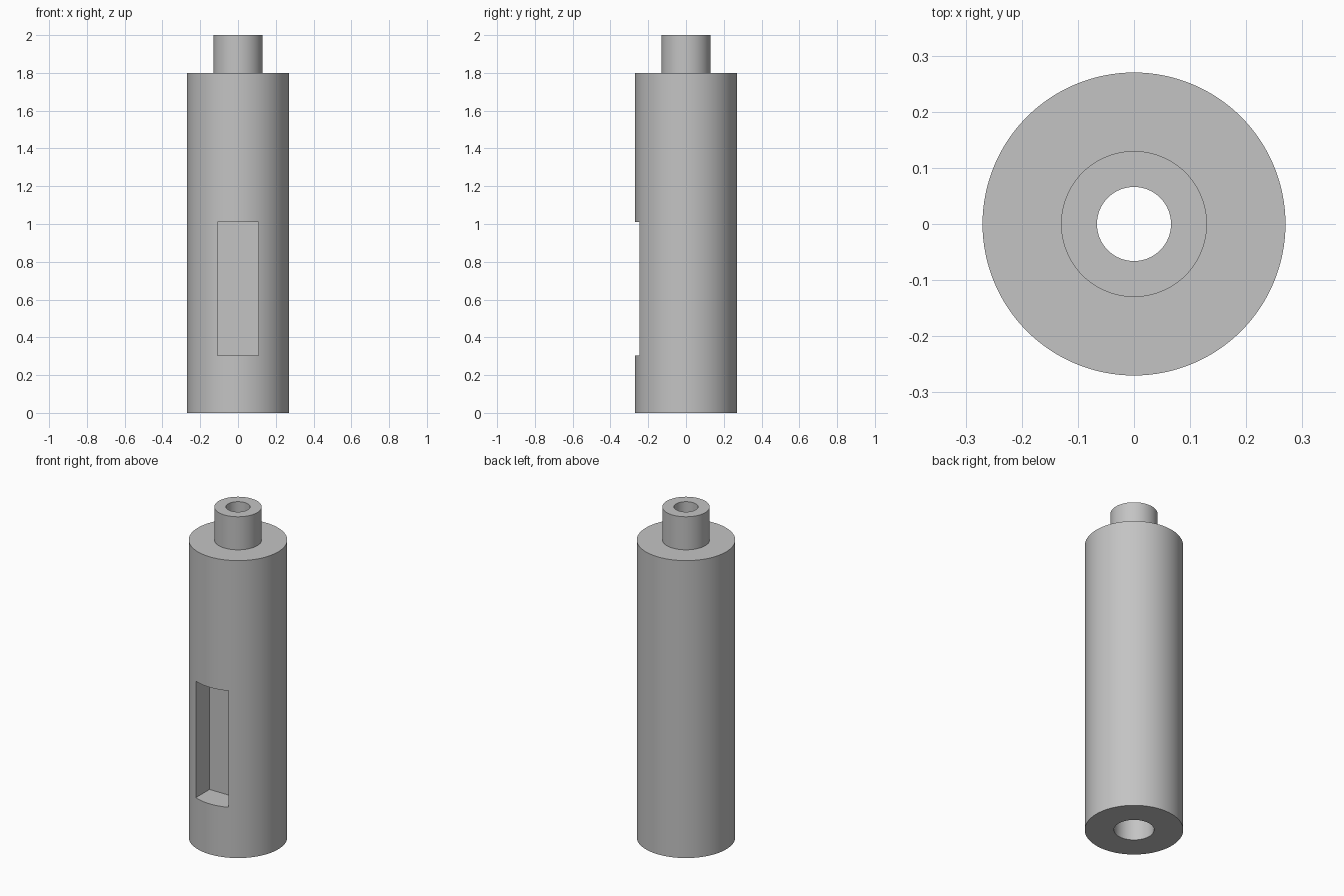
import bpy
import bmesh
from math import tau, radians

default = bpy.data.objects.get("Cube")
if default:
    bpy.data.objects.remove(default, do_unlink=True)

SEGMENTS = 128
BODY_R, STEM_R = 0.27, 0.13
BORE_R, SOCKET_R = 0.066, 0.11
SHOULDER_Z, TOP_Z, SOCKET_TOP = 1.8, 2.0, 1.7

grey = bpy.data.materials.new("plain grey")
grey.use_nodes = True
colour = (0.55, 0.55, 0.55, 1)
grey.diffuse_color = colour
grey.node_tree.nodes["Principled BSDF"].inputs["Base Color"].default_value = colour


def add_object(name, bm):
    bmesh.ops.recalc_face_normals(bm, faces=bm.faces)
    mesh = bpy.data.meshes.new(name)
    bm.to_mesh(mesh)
    bm.free()
    mesh.materials.append(grey)
    obj = bpy.data.objects.new(name, mesh)
    bpy.context.collection.objects.link(obj)
    return obj


def lathe(name, profile):
    """Spin a closed (radius, height) loop around z."""
    bm = bmesh.new()
    verts = [bm.verts.new((r, 0, z)) for r, z in profile]
    edges = [bm.edges.new((v, verts[i - 1])) for i, v in enumerate(verts)]
    bmesh.ops.spin(bm, geom=verts + edges, cent=(0, 0, 0), axis=(0, 0, 1),
                   angle=tau, steps=SEGMENTS, use_merge=True)
    bmesh.ops.remove_doubles(bm, verts=bm.verts, dist=1e-5)
    return add_object(name, bm)


def box(name, low, high):
    bm = bmesh.new()
    bmesh.ops.create_cube(bm, size=1)
    for v in bm.verts:
        v.co = [h if c > 0 else l for c, l, h in zip(v.co, low, high)]
    return add_object(name, bm)


# Hollow cylinder with a narrow stem on top and a wider socket below
body = lathe("hollow_body", [
    (SOCKET_R, 0), (BODY_R, 0), (BODY_R, SHOULDER_Z),
    (STEM_R, SHOULDER_Z), (STEM_R, TOP_Z), (BORE_R, TOP_Z),
    (BORE_R, SOCKET_TOP), (SOCKET_R, SOCKET_TOP)])

# Flat-bottomed rectangular pocket in the front
cutter = box("pocket_cutter", (-0.109, -0.4, 0.305), (0.109, -0.117, 1.01))
cutter.hide_render = True
pocket = body.modifiers.new("front pocket", 'BOOLEAN')
pocket.operation = 'DIFFERENCE'
pocket.solver = 'EXACT'
pocket.object = cutter

bpy.ops.object.select_all(action='DESELECT')
body.select_set(True)
bpy.context.view_layer.objects.active = body
bpy.ops.object.modifier_apply(modifier=pocket.name)
bpy.data.objects.remove(cutter, do_unlink=True)
bpy.ops.object.shade_smooth_by_angle(angle=radians(30))
